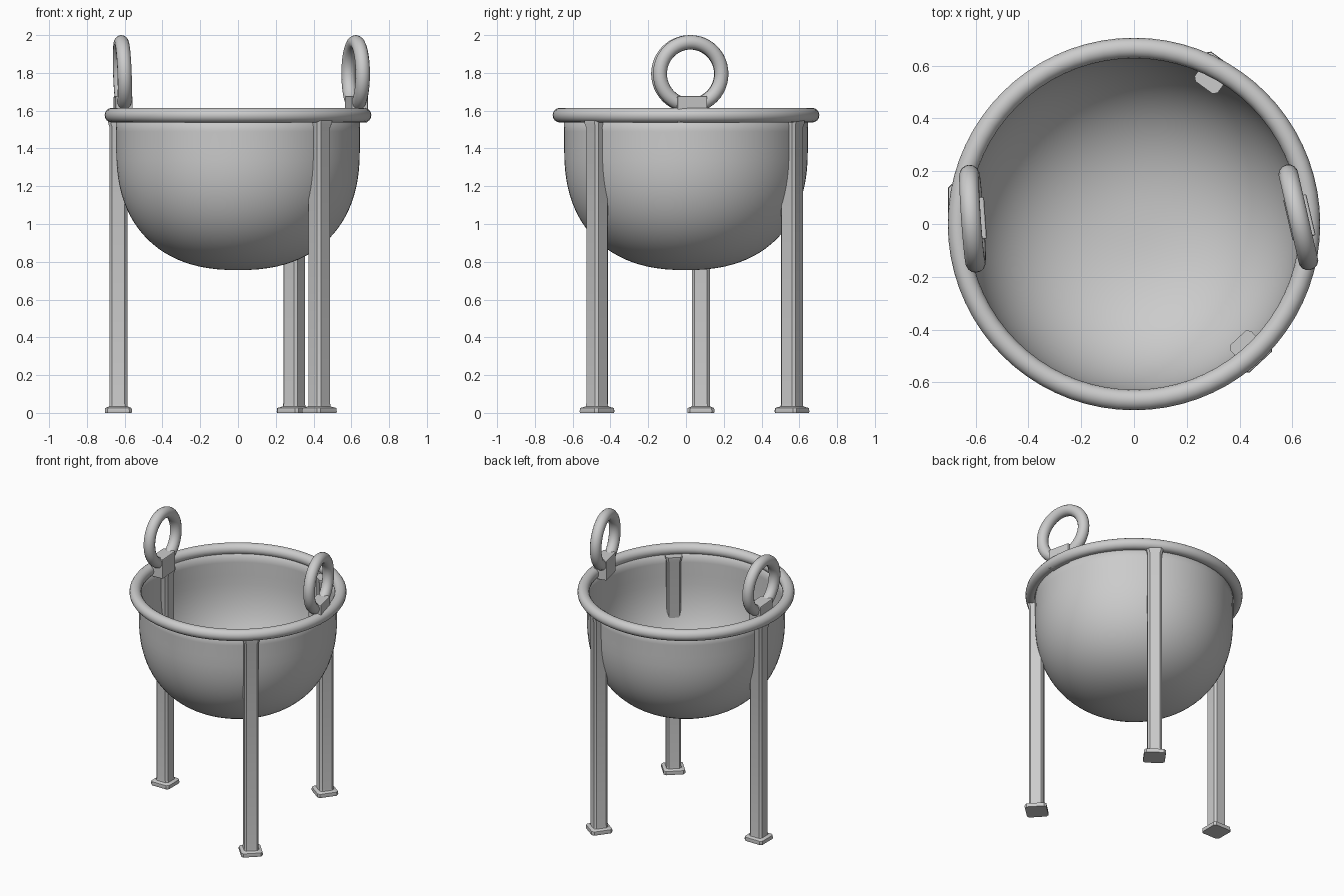
import bpy, bmesh
from math import sin, cos, pi, radians

if "Cube" in bpy.data.objects:
    bpy.data.objects.remove(bpy.data.objects["Cube"])


def smooth(obj, angle=35):
    bpy.ops.object.select_all(action='DESELECT')
    obj.select_set(True)
    bpy.context.view_layer.objects.active = obj
    bpy.ops.object.shade_smooth_by_angle(angle=radians(angle))


def add_object(name, bm):
    bmesh.ops.recalc_face_normals(bm, faces=bm.faces)
    mesh = bpy.data.meshes.new(name)
    bm.to_mesh(mesh)
    bm.free()
    obj = bpy.data.objects.new(name, mesh)
    bpy.context.collection.objects.link(obj)
    return obj


def loft_square(name, sections, chamfer, location, yaw):
    """Stack of chamfered square sections, given as (half width, z)."""
    bm = bmesh.new()
    rings = []
    for h, z in sections:
        c = h - chamfer
        pts = [(h, -c), (h, c), (c, h), (-c, h), (-h, c), (-h, -c), (-c, -h), (c, -h)]
        rings.append([bm.verts.new((x, y, z)) for x, y in pts])
    for a, b in zip(rings, rings[1:]):
        for i in range(8):
            j = (i + 1) % 8
            bm.faces.new((a[i], a[j], b[j], b[i]))
    bm.faces.new(rings[0][::-1])
    bm.faces.new(rings[-1])
    obj = add_object(name, bm)
    obj.location = location
    obj.rotation_euler.z = radians(yaw)
    smooth(obj)
    return obj


# Bowl: full-bellied half profile (superellipse) spun about z, thin wall
R, DEPTH, MID, POWER = 0.645, 0.644, 1.40, 2 / 2.35
profile = [(0, MID - DEPTH)]
for t in range(1, 24):
    a = t * pi / 48
    profile.append((R * sin(a) ** POWER, MID - DEPTH * cos(a) ** POWER))
profile += [(R, MID), (0.646, 1.49), (0.648, 1.58)]
bm = bmesh.new()
verts = [bm.verts.new((r, 0, z)) for r, z in profile]
edges = [bm.edges.new(pair) for pair in zip(verts, verts[1:])]
bmesh.ops.spin(bm, geom=verts + edges, cent=(0, 0, 0), axis=(0, 0, 1),
               angle=2 * pi, steps=72)
bmesh.ops.remove_doubles(bm, verts=bm.verts, dist=0.0005)
bowl = add_object("bowl", bm)
wall = bowl.modifiers.new("wall", 'SOLIDIFY')
wall.thickness = 0.01
wall.offset = -1
smooth(bowl, 60)

# Rolled rim
bpy.ops.mesh.primitive_torus_add(location=(0, 0, 1.576), major_radius=0.667,
                                 minor_radius=0.039, major_segments=72, minor_segments=16)
rim = bpy.context.object
rim.name = "rim"
smooth(rim, 60)

# Three legs with foot plates and slightly flared tops
LEG = [(0.07, 0), (0.072, 0.008), (0.07, 0.026), (0.049, 0.034), (0.047, 0.05),
       (0.047, 1.51), (0.054, 1.535), (0.054, 1.55)]
for name, x, y, yaw in [("left_leg", -0.633, 0.079, 0),
                        ("front_leg", 0.431, -0.471, -47),
                        ("back_leg", 0.297, 0.561, 54)]:
    loft_square(name, LEG, 0.014, (x, y, 0), yaw)

# Ring handles on small mounting blocks
for side, x, y, yaw, tilt in [("left", -0.612, 0.02, 4, -2), ("right", 0.623, 0.025, 13, 0)]:
    bpy.ops.mesh.primitive_torus_add(location=(x, y, 1.795), major_radius=0.167,
                                     minor_radius=0.038, major_segments=48, minor_segments=14,
                                     rotation=(0, radians(90 + tilt), radians(yaw)))
    ring = bpy.context.object
    ring.name = side + "_ring_handle"
    smooth(ring, 60)

    bpy.ops.mesh.primitive_cube_add(size=1, location=(x + 0.004, y, 1.608),
                                    rotation=(0, 0, radians(yaw)))
    block = bpy.context.object
    block.name = side + "_handle_mount"
    block.scale = (0.09, 0.16, 0.14)
    bpy.ops.object.transform_apply(location=False, rotation=False, scale=True)
    bevel = block.modifiers.new("edges", 'BEVEL')
    bevel.width = 0.006
    bevel.segments = 2
